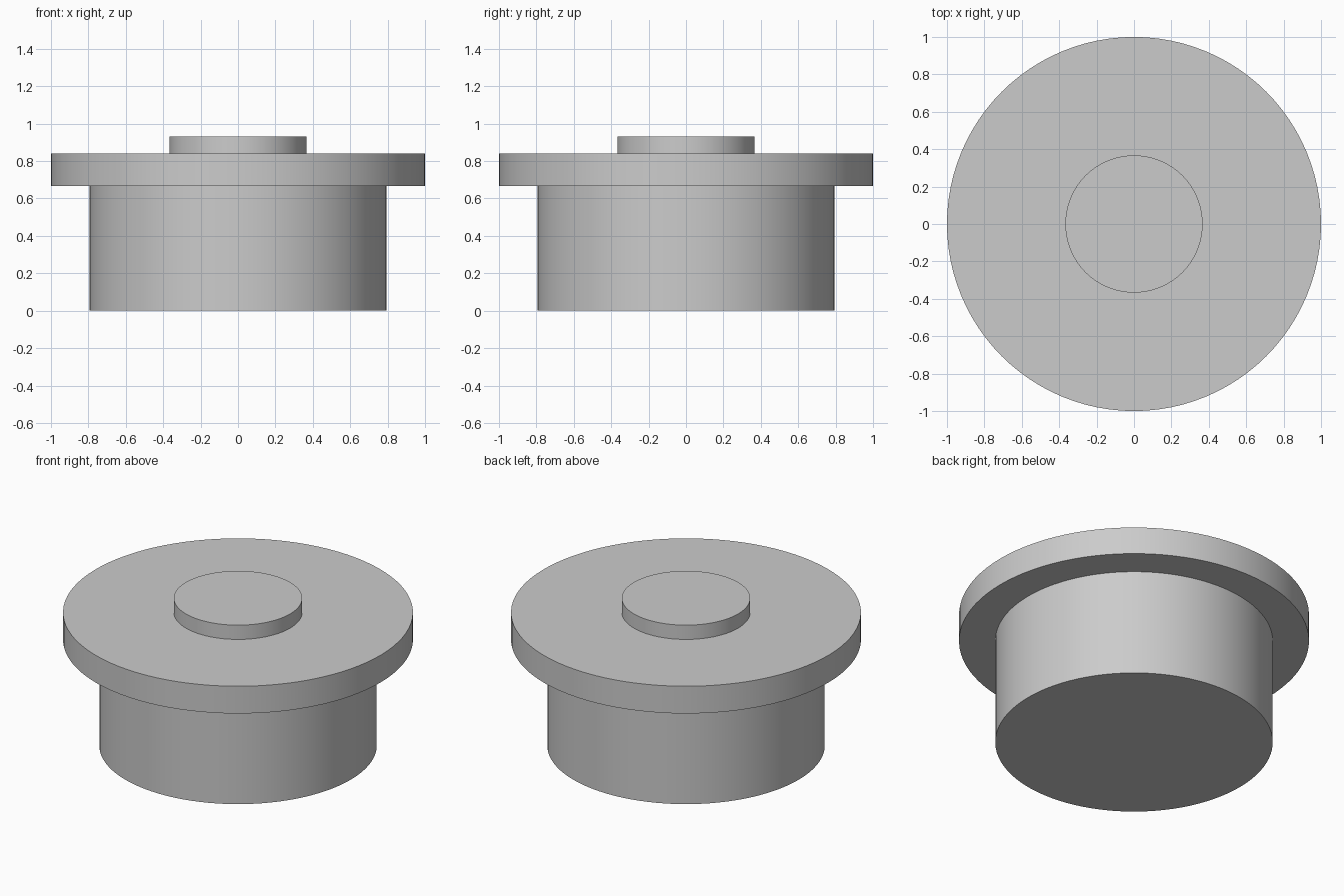
import bpy
import math

old = bpy.data.objects.get("Cube")
if old:
    bpy.data.objects.remove(old, do_unlink=True)

# Single plain grey
grey = bpy.data.materials.new("plain grey")
grey.use_nodes = True
color = (0.6, 0.6, 0.6, 1)
grey.diffuse_color = color
grey.node_tree.nodes["Principled BSDF"].inputs["Base Color"].default_value = color


def disc(name, radius, bottom, top):
    """Upright cylinder with smooth sides and crisp rims."""
    bpy.ops.mesh.primitive_cylinder_add(
        vertices=96, radius=radius, depth=top - bottom,
        location=(0, 0, (bottom + top) / 2))
    obj = bpy.context.object
    obj.name = name
    obj.data.materials.append(grey)
    bpy.ops.object.shade_smooth_by_angle(angle=math.radians(30))
    return obj


# Stacked turned parts, from the floor up
disc("body", 0.793, 0, 0.668)
disc("flange", 1.0, 0.668, 0.84)
disc("top_boss", 0.367, 0.84, 0.93)
